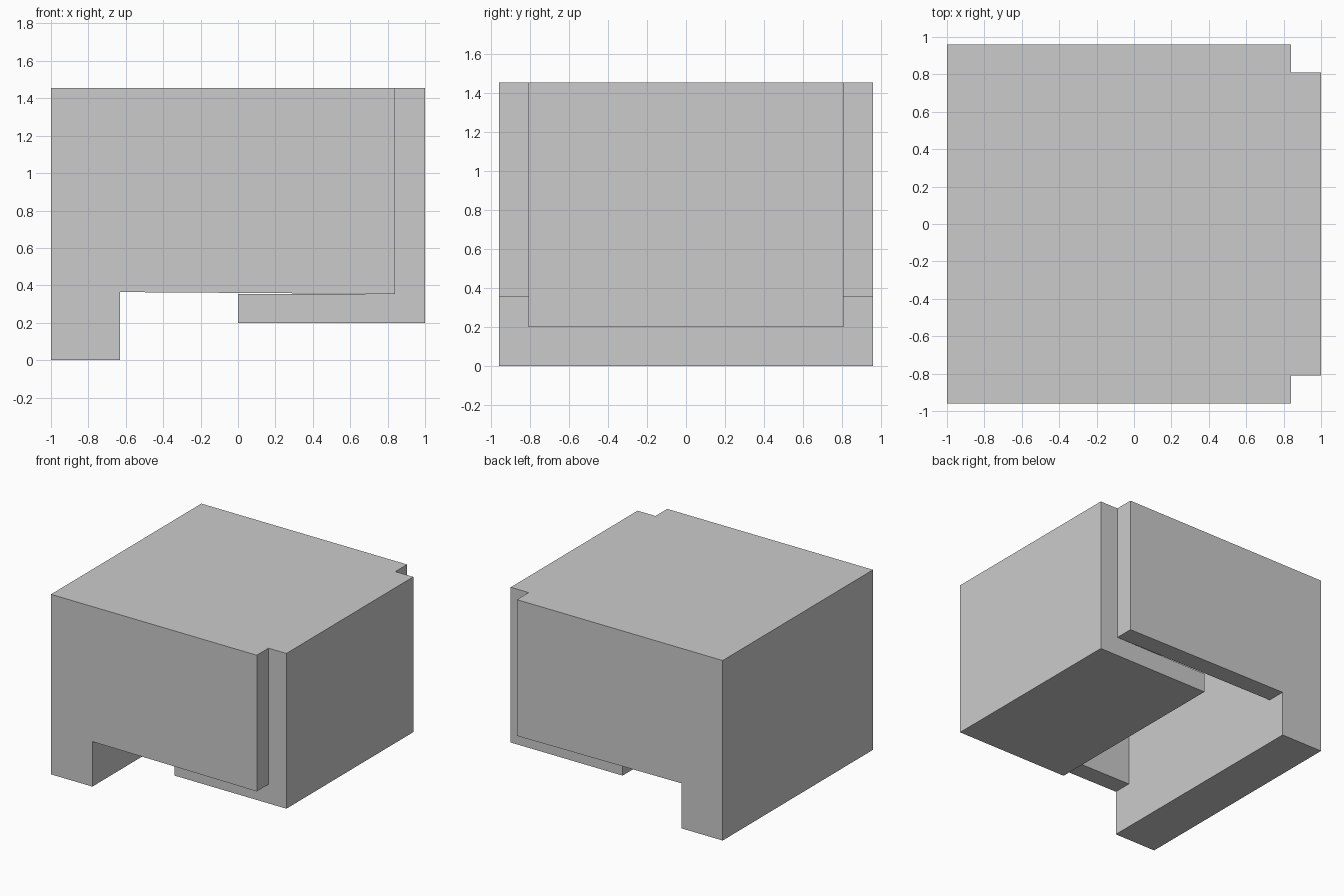
import bpy, bmesh

if "Cube" in bpy.data.objects:
    bpy.data.objects.remove(bpy.data.objects["Cube"])

TOP = 1.455          # overall height
INNER, OUTER = 0.81, 0.96   # inner and outer faces of the side walls


def extrude_profile(name, points, y0, y1):
    """Extrude an x-z outline from y0 to y1."""
    bm = bmesh.new()
    face = bm.faces.new([bm.verts.new((x, y0, z)) for x, z in points])
    moved = bmesh.ops.extrude_face_region(bm, geom=[face])["geom"]
    verts = [g for g in moved if isinstance(g, bmesh.types.BMVert)]
    bmesh.ops.translate(bm, verts=verts, vec=(0, y1 - y0, 0))
    bmesh.ops.recalc_face_normals(bm, faces=bm.faces)
    mesh = bpy.data.meshes.new(name)
    bm.to_mesh(mesh)
    bm.free()
    obj = bpy.data.objects.new(name, mesh)
    bpy.context.collection.objects.link(obj)
    return obj


# Thick full-height block that reaches the floor
extrude_profile("rear_block", [(-1, 0), (-0.63, 0), (-0.63, TOP), (-1, TOP)], -OUTER, OUTER)

# Side walls, lower edge sloping very slightly
side = [(-0.63, 0.364), (0.84, 0.354), (0.84, TOP), (-0.63, TOP)]
for name, y0, y1 in (("side_wall_front", -OUTER, -INNER), ("side_wall_back", INNER, OUTER)):
    extrude_profile(name, side, y0, y1)

# Roof panel closing the hollow between the walls
extrude_profile("roof_panel", [(-0.63, 1.30), (0.84, 1.30), (0.84, TOP), (-0.63, TOP)], -INNER, INNER)

# L-shaped end panel with its floor plate
extrude_profile("end_panel_and_floor",
                [(0, 0.2), (1, 0.2), (1, TOP), (0.84, TOP), (0.84, 0.354), (0, 0.354)],
                -INNER, INNER)
